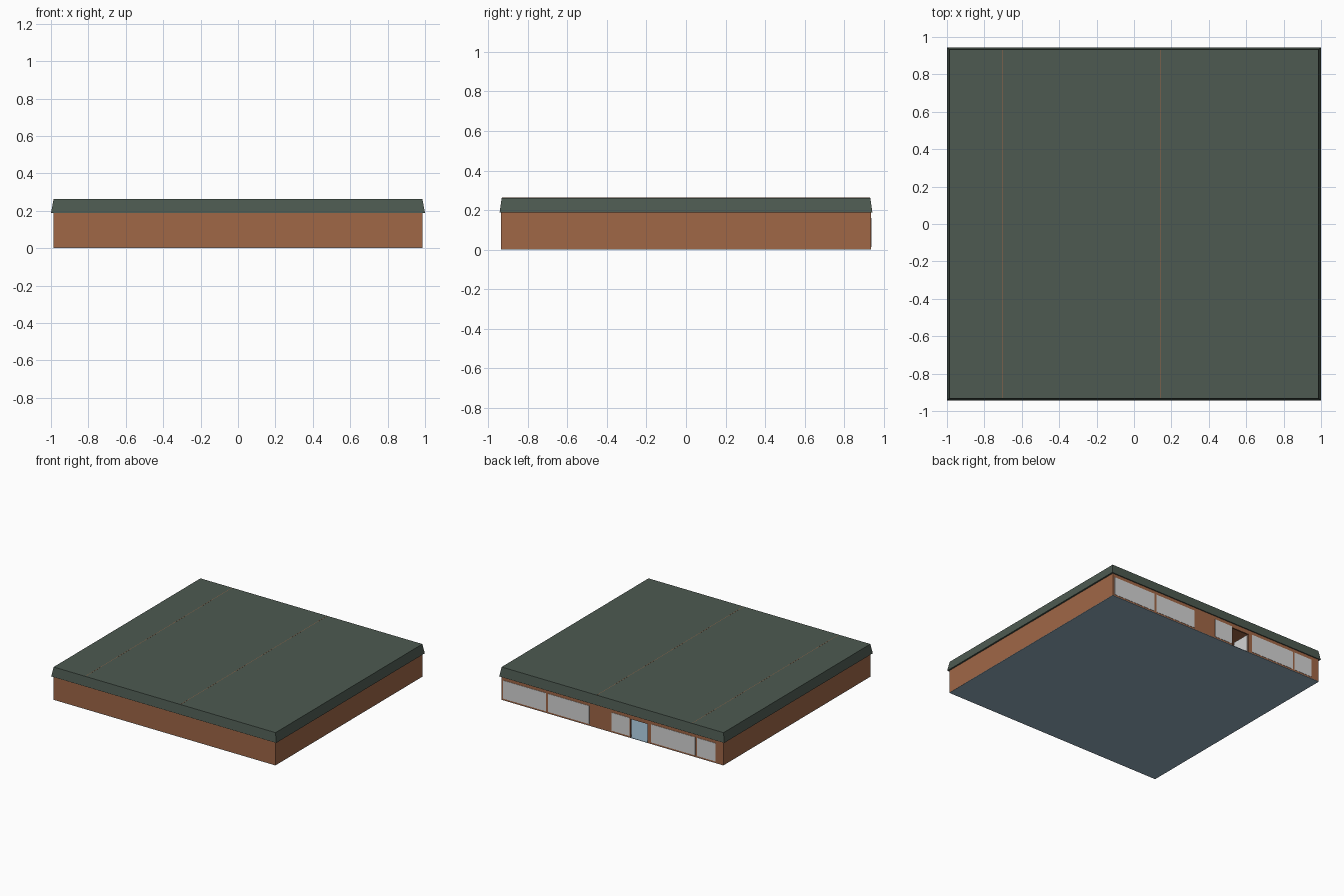
import bpy, bmesh

if "Cube" in bpy.data.objects:
    bpy.data.objects.remove(bpy.data.objects["Cube"])


def material(name, rgb):
    m = bpy.data.materials.new(name)
    m.diffuse_color = (*rgb, 1.0)
    m.use_nodes = True
    m.node_tree.nodes["Principled BSDF"].inputs["Base Color"].default_value = m.diffuse_color
    return m


BRICK = material("brick brown", (0.35, 0.135, 0.062))
GREEN = material("dark roof green", (0.074, 0.102, 0.082))
WHITE = material("pale window grey", (0.66, 0.66, 0.66))
BLUE = material("floor blue", (0.29, 0.42, 0.52))


def make(name, bm, mat):
    bmesh.ops.recalc_face_normals(bm, faces=bm.faces)
    me = bpy.data.meshes.new(name)
    bm.to_mesh(me)
    bm.free()
    me.materials.append(mat)
    ob = bpy.data.objects.new(name, me)
    bpy.context.collection.objects.link(ob)
    return ob


def box(name, x, y, z, mat):
    """Box from (min, max) ranges."""
    bm = bmesh.new()
    bmesh.ops.create_cube(bm, size=1)
    for v in bm.verts:
        v.co = [r[0] + (c + 0.5) * (r[1] - r[0]) for c, r in zip(v.co, (x, y, z))]
    return make(name, bm, mat)


W, D, H, T = 0.987, 0.935, 0.187, 0.012   # wall half width, half depth, height, thickness
DOOR = (-0.312, -0.16)                    # doorway in the back wall
DOOR_TOP = 0.152

# Floor slab
box("floor", (-W, W), (-D, D), (0, 0.003), BLUE)

# Plain walls
box("front_wall", (-W, W), (-D, -D + T), (0.001, H), BRICK)
for name, s in (("left_wall", -1), ("right_wall", 1)):
    x = sorted((s * W, s * (W - T)))
    box(name, x, (-D + T, D - T), (0.001, H), BRICK)

# Back wall built around the doorway
back = (D - T, D)
box("back_wall_left", (-W, DOOR[0]), back, (0.001, H), BRICK)
box("back_wall_right", (DOOR[1], W), back, (0.001, H), BRICK)
box("door_lintel", DOOR, back, (DOOR_TOP, H), BRICK)

# Door leaf standing open inwards
box("open_door", (DOOR[0] - 0.004, DOOR[0] + 0.002), (D - T - 0.15, D - T),
    (0.004, DOOR_TOP), WHITE)

# Window plates on the back wall
for i, x in enumerate([(0.59, 0.97), (0.205, 0.57), (-0.152, 0.007),
                       (-0.737, -0.347), (-0.918, -0.755)]):
    box(f"window_{i + 1}", x, (D - 0.001, D + 0.002), (0.014, 0.16), WHITE)

# Ceiling inside
box("ceiling", (-W + T, W - T), (-D + T, D - T), (H - 0.006, H - 0.002), BRICK)

# Roof slab with sloping fascia
bm = bmesh.new()
bmesh.ops.create_cube(bm, size=2)
for v in bm.verts:
    top = v.co.z > 0
    v.co.x *= 0.986 if top else 1.0
    v.co.y *= 0.932 if top else 0.943
    v.co.z = 0.262 if top else H
make("roof", bm, GREEN)

# Hairline seams on the roof
for i, (x, mat) in enumerate([(-0.705, BRICK), (0.14, BRICK)]):
    box(f"roof_seam_{i + 1}", (x - 0.0015, x + 0.0015), (-0.93, 0.93),
        (0.2615, 0.2623), mat)
